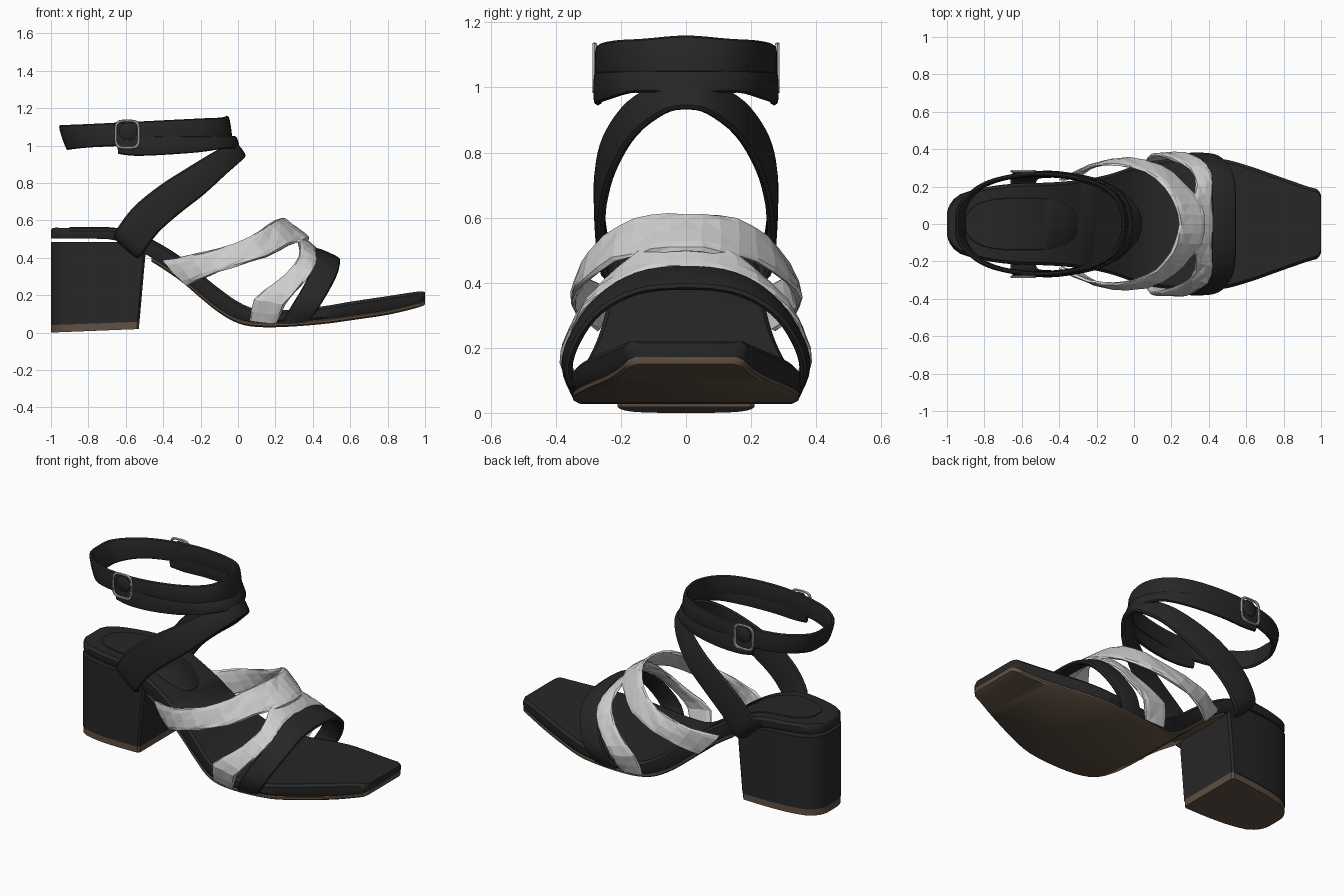
import bpy, bmesh, math, random
from mathutils import Vector

if "Cube" in bpy.data.objects:
    bpy.data.objects.remove(bpy.data.objects["Cube"])

random.seed(3)


def material(name, rgb):
    m = bpy.data.materials.new(name)
    m.diffuse_color = (*rgb, 1)
    m.use_nodes = True
    m.node_tree.nodes["Principled BSDF"].inputs["Base Color"].default_value = m.diffuse_color
    return m


BLACK = material("black leather", (0.02, 0.02, 0.02))
BROWN = material("brown outsole", (0.115, 0.08, 0.055))
WHITE = material("pale grey strap", (0.62, 0.62, 0.62))
METAL = material("buckle metal", (0.5, 0.48, 0.45))


def smooth(rows, n, closed=False):
    """Catmull-Rom resampling of equal-length rows of numbers."""
    out, k = [], len(rows)
    for i in range(k if closed else k - 1):
        idx = [i - 1, i, i + 1, i + 2]
        p = [rows[j % k] if closed else rows[min(max(j, 0), k - 1)] for j in idx]
        for s in range(n):
            t = s / n
            out.append([0.5 * (2 * b + (c - a) * t + (2 * a - 5 * b + 4 * c - d) * t * t
                               + (3 * b - a - 3 * c + d) * t ** 3) for a, b, c, d in zip(*p)])
    if not closed:
        out.append(list(rows[-1]))
    return out


def loft(name, rings, mat, closed=False, flat=False, jitter=0.0):
    """Skin a row of equal rings; cap the ends unless closed."""
    bm = bmesh.new()
    vs = [[bm.verts.new(Vector(p) + Vector([random.uniform(-jitter, jitter) for _ in range(3)]))
           for p in r] for r in rings]
    k, m = len(vs), len(vs[0])
    for i in range(k if closed else k - 1):
        a, b = vs[i], vs[(i + 1) % k]
        for j in range(m):
            bm.faces.new((a[j], a[(j + 1) % m], b[(j + 1) % m], b[j]))
    if not closed:
        bm.faces.new(vs[0])
        bm.faces.new(vs[-1])
    if flat:
        bmesh.ops.triangulate(bm, faces=bm.faces[:])
    bmesh.ops.recalc_face_normals(bm, faces=bm.faces[:])
    me = bpy.data.meshes.new(name)
    bm.to_mesh(me)
    bm.free()
    me.materials.append(mat)
    if not flat:
        me.shade_smooth()
        me.set_sharp_from_angle(angle=math.radians(40))
    ob = bpy.data.objects.new(name, me)
    bpy.context.collection.objects.link(ob)
    return ob


def strap(name, half, mat, thick=0.03, closed=False, n=4, **kw):
    """Ribbon from (upper edge, lower edge) points on +y, mirrored to -y."""
    rows = [list(u) + list(l) for u, l in half]
    mirror = [[r[0], -r[1], r[2], r[3], -r[4], r[5]] for r in rows]
    rows = rows + mirror[-2:0:-1] if closed else mirror[:0:-1] + rows
    rows = smooth(rows, n, closed)
    k, rings = len(rows), []
    mid = [(Vector(r[:3]) + Vector(r[3:])) / 2 for r in rows]
    for i, r in enumerate(rows):
        w = (Vector(r[:3]) - Vector(r[3:])) / 2
        a = mid[(i + 1) % k if closed else min(i + 1, k - 1)]
        b = mid[i - 1 if closed else max(i - 1, 0)]
        nrm = (a - b).cross(w).normalized() * thick / 2
        ring = []
        for j in range(12):
            c, s = math.cos(j * math.pi / 6), math.sin(j * math.pi / 6)
            ring.append(mid[i] + w * math.copysign(abs(c) ** 0.7, c)
                        + nrm * math.copysign(abs(s) ** 0.6, s))
        rings.append(ring)
    return loft(name, rings, mat, closed, **kw)


# Sole stations: x, bottom z, top z, half width
stations = smooth([
    (-1.0, .48, .55, .06), (-.985, .48, .56, .10), (-.93, .48, .56, .155), (-.8, .48, .56, .195),
    (-.65, .47, .555, .215), (-.5, .40, .51, .22), (-.4, .34, .46, .225), (-.3, .27, .395, .235),
    (-.2, .185, .315, .25), (-.1, .105, .235, .275), (0, .05, .165, .31), (.1, .03, .125, .335),
    (.25, .03, .12, .35), (.45, .045, .14, .35), (.6, .065, .165, .315), (.8, .095, .195, .245),
    (.93, .125, .215, .20), (.98, .14, .22, .185), (1.0, .15, .215, .155)], 3)


def slab(x, lo, hi, w, r):
    half = [(-w * .96, lo), (-w, lo + r), (-w, hi - r), (-w + r, hi)]
    return [(x, y, z) for y, z in half] + [(x, -y, z) for y, z in half[::-1]]


loft("footbed", [slab(x, b + .022, t, w, .016) for x, b, t, w in stations], BLACK)
loft("outsole", [slab(x, b, b + .027, w * .985, .008) for x, b, t, w in stations if x > -.5], BROWN)

# Raised oval heel pad following the footbed
pad = []
for i in range(25):
    u = -math.cos(math.pi * i / 24)
    x = -.6 + .3 * u
    j = next(q for q in range(len(stations) - 1) if stations[q + 1][0] >= x)
    a, b = stations[j], stations[j + 1]
    top = a[2] + (b[2] - a[2]) * (x - a[0]) / (b[0] - a[0])
    pad.append(slab(x, top - .02, top + .005, .02 + .12 * (1 - abs(u) ** 3) ** .5, .003))
loft("heel_pad", pad, BLACK)


# Block heel with a D-shaped plan
def heel_ring(h, grow=0.0):
    front = -.53 + .085 * h
    plan = smooth([(-1.0, .05), (-.985, .10), (-.93, .155), (-.8, .19), (-.65, .205)], 2)
    plan = plan + [[front - .012, .21], [front, .198]]
    pts = [(x, w + grow) for x, w in plan] + [(x, -w - grow) for x, w in plan[::-1]]
    return [(x, y, h + (x + 1) * .04 * (1 - h / .5)) for x, y in pts]


loft("heel_block", [heel_ring(h, .004) for h in (.04, .15, .3, .42, .485)], BLACK)
loft("heel_tip", [heel_ring(h) for h in (0, .042)], BROWN)

# Toe strap
strap("toe_strap", [
    ((.41, 0, .445), (.545, 0, .385)), ((.41, .15, .425), (.545, .15, .37)),
    ((.40, .265, .355), (.53, .265, .31)), ((.35, .34, .25), (.485, .335, .22)),
    ((.29, .37, .15), (.43, .362, .13)), ((.23, .335, .05), (.38, .335, .06))], BLACK, .032)

# Pale crossing straps, faceted and slightly crumpled
strap("upper_pale_strap", [
    ((.24, 0, .61), (.38, 0, .50)), ((.22, .10, .608), (.36, .10, .49)),
    ((.16, .2, .575), (.27, .22, .465)), ((.06, .28, .51), (.15, .31, .405)),
    ((-.1, .315, .45), (-.02, .35, .35)), ((-.25, .305, .415), (-.17, .33, .295)),
    ((-.4, .235, .385), (-.27, .27, .25))], WHITE, .024, n=2, flat=True, jitter=.004)
strap("lower_pale_strap", [
    ((.28, 0, .56), (.42, 0, .44)), ((.30, .1, .53), (.42, .1, .43)),
    ((.33, .2, .445), (.425, .22, .385)), ((.30, .29, .36), (.395, .31, .32)),
    ((.2, .345, .265), (.32, .36, .23)), ((.085, .37, .18), (.25, .378, .15)),
    ((.065, .33, .06), (.21, .335, .055))], WHITE, .024, n=2, flat=True, jitter=.004)

# Diagonal strap from the heel sides over the instep
strap("diagonal_strap", [
    ((-.03, 0, 1.02), (.035, 0, .935)), ((-.05, .08, 1.01), (.02, .07, .92)),
    ((-.14, .17, .96), (-.06, .16, .85)), ((-.28, .235, .875), (-.18, .225, .74)),
    ((-.42, .265, .785), (-.32, .255, .63)), ((-.56, .268, .67), (-.43, .262, .53)),
    ((-.65, .25, .55), (-.51, .25, .42)), ((-.66, .2, .52), (-.53, .2, .40))], BLACK, .035)

# Ankle loop and the shorter strap under it
strap("ankle_loop", [
    ((-.06, 0, 1.16), (-.04, 0, 1.03)), ((-.09, .13, 1.15), (-.075, .13, 1.03)),
    ((-.2, .215, 1.145), (-.2, .22, 1.03)), ((-.4, .262, 1.135), (-.4, .262, 1.02)),
    ((-.6, .262, 1.125), (-.6, .262, 1.0)), ((-.8, .215, 1.115), (-.79, .21, .99)),
    ((-.93, .11, 1.11), (-.89, .11, .98)), ((-.95, 0, 1.11), (-.905, 0, .975))],
    BLACK, .026, closed=True)
strap("lower_ankle_strap", [
    ((-.02, 0, 1.05), (0, 0, .98)), ((-.09, .15, 1.05), (-.06, .15, .985)),
    ((-.2, .23, 1.05), (-.2, .23, .965)), ((-.4, .268, 1.05), (-.4, .27, .95)),
    ((-.55, .268, 1.06), (-.55, .27, .945)), ((-.65, .262, 1.08), (-.64, .262, .955))], BLACK, .026)

# Buckle frame and keeper on each side
for side, s in (("left", 1), ("right", -1)):
    frame = []
    for i in range(24):
        a = math.tau * i / 24
        c, d = math.cos(a), math.sin(a)
        px = math.copysign(abs(c) ** .5, c)
        pz = math.copysign(abs(d) ** .5, d)
        frame.append([(-.592 + px * (.062 + .007 * math.cos(q)), s * (.281 + .008 * math.sin(q)),
                       1.06 + pz * (.072 + .007 * math.cos(q)))
                      for q in (math.tau * v / 6 for v in range(6))])
    loft(side + "_buckle_frame", frame, METAL, closed=True)
    loft(side + "_buckle_keeper",
         [[(-.587 + e * math.cos(math.tau * v / 8 + .39), s * y,
            1.075 + e * math.sin(math.tau * v / 8 + .39)) for v in range(8)]
          for y, e in ((.26, .05), (.282, .05), (.288, .042))], BLACK)
